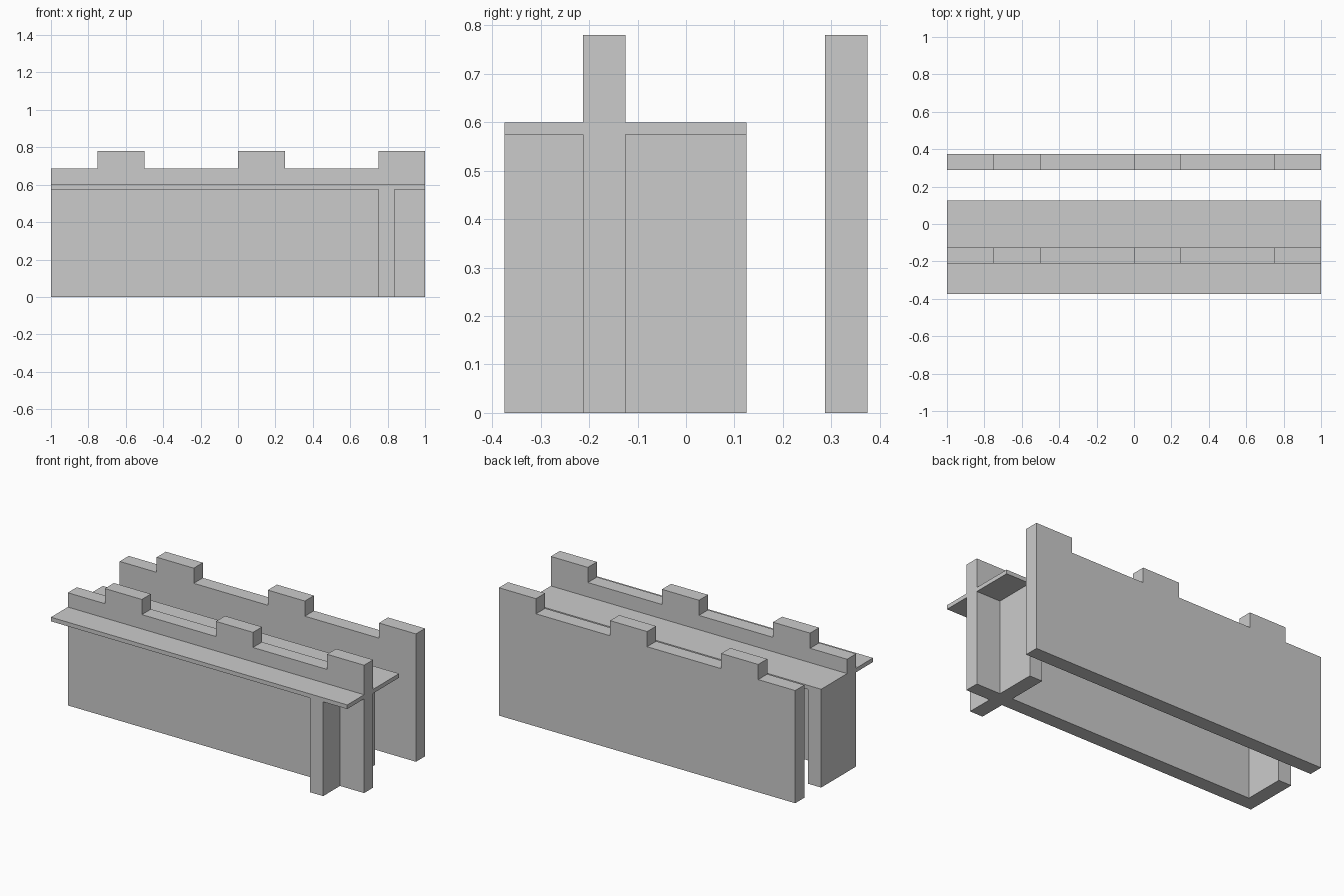
import bpy, bmesh

if "Cube" in bpy.data.objects:
    bpy.data.objects.remove(bpy.data.objects["Cube"])

T = 0.0875        # wall thickness
LOW, HIGH = 0.6875, 0.78
SLAB_Z = 0.575    # underside of the walkway


def prism(name, profile, y0, y1):
    """Extrude an x-z outline from y0 to y1."""
    bm = bmesh.new()
    face = bm.faces.new([bm.verts.new((x, y0, z)) for x, z in profile])
    ext = bmesh.ops.extrude_face_region(bm, geom=[face])
    verts = [v for v in ext["geom"] if isinstance(v, bmesh.types.BMVert)]
    bmesh.ops.translate(bm, verts=verts, vec=(0, y1 - y0, 0))
    bmesh.ops.recalc_face_normals(bm, faces=bm.faces)
    mesh = bpy.data.meshes.new(name)
    bm.to_mesh(mesh)
    bm.free()
    obj = bpy.data.objects.new(name, mesh)
    bpy.context.collection.objects.link(obj)
    return obj


def box(name, x0, x1, y0, y1, z0, z1):
    return prism(name, [(x0, z0), (x1, z0), (x1, z1), (x0, z1)], y0, y1)


# Crenellated outline, stepping up at each merlon
outline = [(-1, 0), (-1, LOW)]
for x0, x1 in ((-0.75, -0.5), (0, 0.25), (0.75, 1)):
    outline += [(x0, LOW), (x0, HIGH), (x1, HIGH)]
    if x1 < 1:
        outline.append((x1, LOW))
outline.append((1, 0))

# Two parallel battlement walls
prism("front_battlement_wall", outline, -0.2125, -0.2125 + T)
prism("back_battlement_wall", outline, 0.375 - T, 0.375)

# Walkway slab passing through the front wall
box("walkway_slab", -1, 1, -0.375, 0.125, SLAB_Z, 0.6)

# Cross wall supports, front and back of the front wall
box("front_buttress", 0.75, 0.75 + T, -0.375, -0.2125, 0, SLAB_Z)
box("back_buttress", 0.75, 0.75 + T, -0.125, 0.125, 0, SLAB_Z)

# End wall under the walkway
box("end_wall", -1, -1 + T, -0.125, 0.125, 0, SLAB_Z)
